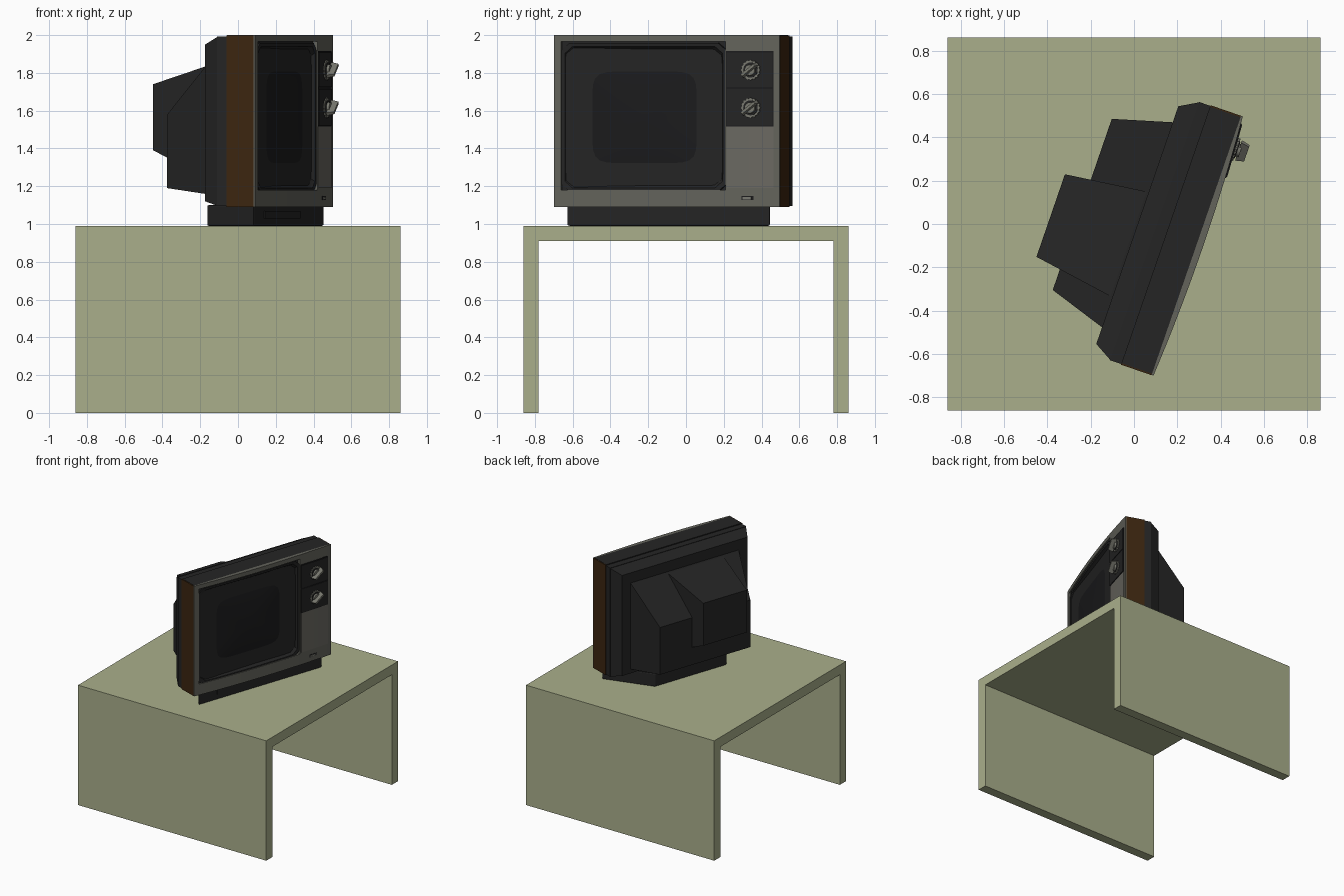
import bpy, bmesh, math

if "Cube" in bpy.data.objects:
    bpy.data.objects.remove(bpy.data.objects["Cube"])

def material(name, rgb):
    m = bpy.data.materials.new(name)
    m.diffuse_color = (*rgb, 1)
    m.use_nodes = True
    m.node_tree.nodes["Principled BSDF"].inputs["Base Color"].default_value = m.diffuse_color
    return m

TABLE = material("olive table", (0.40, 0.43, 0.26))
CASE = material("charcoal plastic", (0.018, 0.018, 0.018))
WOOD = material("dark wood", (0.045, 0.019, 0.005))
GREY = material("warm grey", (0.125, 0.125, 0.105))
PANEL = material("speaker grey", (0.145, 0.14, 0.12))
GLASS = material("screen glass", (0.011, 0.011, 0.012))
KNOB = material("knob grey", (0.19, 0.19, 0.16))

# Television frame: u runs along its width, d points out of the screen
C, S = 0.945, 0.326

def tv(u, d, z):
    return (S * u + C * d, C * u - S * d, z)

def loft(name, rings, mat, smooth=False, bevel=0, place=tv):
    """Skin a list of equal closed rings and cap both ends."""
    bm = bmesh.new()
    vs = [[bm.verts.new(place(*p)) for p in r] for r in rings]
    n = len(vs[0])
    for a, b in zip(vs, vs[1:]):
        for i in range(n):
            j = (i + 1) % n
            bm.faces.new((a[i], a[j], b[j], b[i]))
    bm.faces.new(vs[0])
    bm.faces.new(vs[-1])
    bmesh.ops.recalc_face_normals(bm, faces=bm.faces)
    me = bpy.data.meshes.new(name)
    bm.to_mesh(me)
    bm.free()
    me.materials.append(mat)
    if smooth:
        me.shade_smooth()
        me.set_sharp_from_angle(angle=math.radians(30))
    ob = bpy.data.objects.new(name, me)
    bpy.context.collection.objects.link(ob)
    if bevel:
        mod = ob.modifiers.new("bevel", 'BEVEL')
        mod.width = bevel
        mod.segments = 2
    return ob

def rect(d, u0, u1, z0, z1):
    return [(u0, d, z0), (u1, d, z0), (u1, d, z1), (u0, d, z1)]

def frustum(name, back, front, mat, **kw):
    return loft(name, [rect(*back), rect(*front)], mat, **kw)

def box(name, d0, d1, u0, u1, z0, z1, mat, **kw):
    return frustum(name, (d0, u0, u1, z0, z1), (d1, u0, u1, z0, z1), mat, **kw)

def front(u):
    """Gently bowed front surface."""
    return 0.313 + 0.022 * (1 - (u / 0.632) ** 2)

def bowed(name, u0, u1, z0, z1, mat, off=0.0, back=0.303):
    n = max(2, round((u1 - u0) * 16))
    rings = []
    for i in range(n + 1):
        u = u0 + (u1 - u0) * i / n
        f = front(u) + off
        rings.append([(u, back, z0), (u, f, z0), (u, f, z1), (u, back, z1)])
    return loft(name, rings, mat, smooth=True)

# Table: top and two side panels
plain = lambda x, y, z: (x, y, z)
box("table_top", -0.86, 0.86, -0.86, 0.86, 0.91, 0.99, TABLE, place=plain)
for side, name in ((-1, "table_front_panel"), (1, "table_back_panel")):
    box(name, side * 0.78, side * 0.86, -0.86, 0.86, 0, 0.91, TABLE, place=plain)

# Pedestal, wider at the front, with a shallow plate
frustum("pedestal", (-0.06, -0.33, 0.33, 0.99, 1.10), (0.285, -0.57, 0.57, 0.99, 1.10), CASE, bevel=0.008)
box("pedestal_plate", 0.28, 0.289, -0.40, 0.18, 1.03, 1.07, CASE)

# Case and wooden sides
box("case_body", 0.155, 0.304, -0.626, 0.626, 1.092, 2.0, CASE)
box("case_rear_band", 0.10, 0.155, -0.63, 0.63, 1.095, 1.993, CASE)
for side, name in ((-1, "wood_side_left"), (1, "wood_side_right")):
    box(name, 0.155, 0.304, side * 0.62, side * 0.633, 1.09, 1.998, WOOD)
frustum("case_rear_taper", (0.016, -0.58, 0.58, 1.12, 1.95),
        (0.10, -0.628, 0.628, 1.097, 1.99), CASE)

# Rear humps
frustum("rear_hump", (-0.255, -0.41, 0.425, 1.19, 1.58),
        (0.02, -0.50, 0.503, 1.155, 1.87), CASE)
frustum("tube_cover", (-0.376, -0.29, 0.113, 1.39, 1.74),
        (0.02, -0.353, 0.162, 1.21, 1.86), CASE)

# Grey front frame around the screen opening
bowed("frame_top", -0.632, 0.632, 1.965, 2.0, GREY)
bowed("frame_bottom", -0.632, 0.632, 1.09, 1.18, GREY)
bowed("frame_left", -0.632, -0.59, 1.18, 1.965, GREY)
bowed("frame_right", 0.335, 0.632, 1.18, 1.965, GREY)
bowed("speaker_panel", 0.345, 0.60, 1.19, 1.515, PANEL, 0.003)
bowed("control_backing", 0.338, 0.60, 1.515, 1.915, GLASS, 0.003)
bowed("upper_control_panel", 0.343, 0.595, 1.726, 1.908, CASE, 0.007)
bowed("lower_control_panel", 0.343, 0.595, 1.522, 1.714, CASE, 0.007)
bowed("button_recess", 0.425, 0.49, 1.127, 1.147, GLASS, 0.002)
bowed("button", 0.432, 0.478, 1.131, 1.143, KNOB, 0.006)

# Screen surround and domed glass, as rounded rings
def oval(hw, hh, d, power, n=64, uc=-0.1275, zc=1.565):
    pts = []
    for i in range(n):
        a = 2 * math.pi * (i + 0.5) / n
        c, s = math.cos(a), math.sin(a)
        k = (abs(c) ** power + abs(s) ** power) ** (-1 / power)
        u = uc + hw * k * c
        pts.append((u, d if d > 0 else front(u) + d, zc + hh * k * s))
    return pts

loft("screen_surround", [oval(0.4625, 0.3925, 0.25, 60), oval(0.4625, 0.3925, -0.006, 60),
                         oval(0.445, 0.375, -0.008, 24), oval(0.435, 0.362, -0.03, 16),
                         oval(0.415, 0.345, -0.042, 10)], CASE, smooth=True)
loft("screen_glass", [oval(0.415 * t, 0.345 * t, 0.292 + 0.024 * (1 - t * t), 2 + 7 * t)
                      for t in (1, 0.9, 0.75, 0.6, 0.4, 0.2, 0.05)], GLASS, smooth=True)

# Tuning knobs: toothed dial, hub and a slanted grip
def disc(r, d, zc, n=24, tooth=0.0):
    return [(0.478 + (r - tooth * (i % 2)) * math.cos(2 * math.pi * i / n), d,
             zc + (r - tooth * (i % 2)) * math.sin(2 * math.pi * i / n)) for i in range(n)]

def grip(d, zc, l, w):
    a = math.radians(38)
    return [(0.478 + x * math.cos(a) - y * math.sin(a), d, zc + x * math.sin(a) + y * math.cos(a))
            for x, y in ((-l, -w), (l, -w), (l, w), (-l, w))]

for zc, name in ((1.815, "upper"), (1.615, "lower")):
    loft(name + "_dial", [disc(0.054, 0.32, zc, 32, 0.006), disc(0.054, 0.337, zc, 32, 0.006)], KNOB)
    loft(name + "_dial_face", [disc(0.040, 0.33, zc), disc(0.040, 0.341, zc)], CASE)
    loft(name + "_hub", [disc(0.032, 0.33, zc), disc(0.028, 0.355, zc)], KNOB, smooth=True)
    loft(name + "_grip", [grip(0.345, zc, 0.055, 0.010), grip(0.386, zc, 0.045, 0.007)], KNOB)
